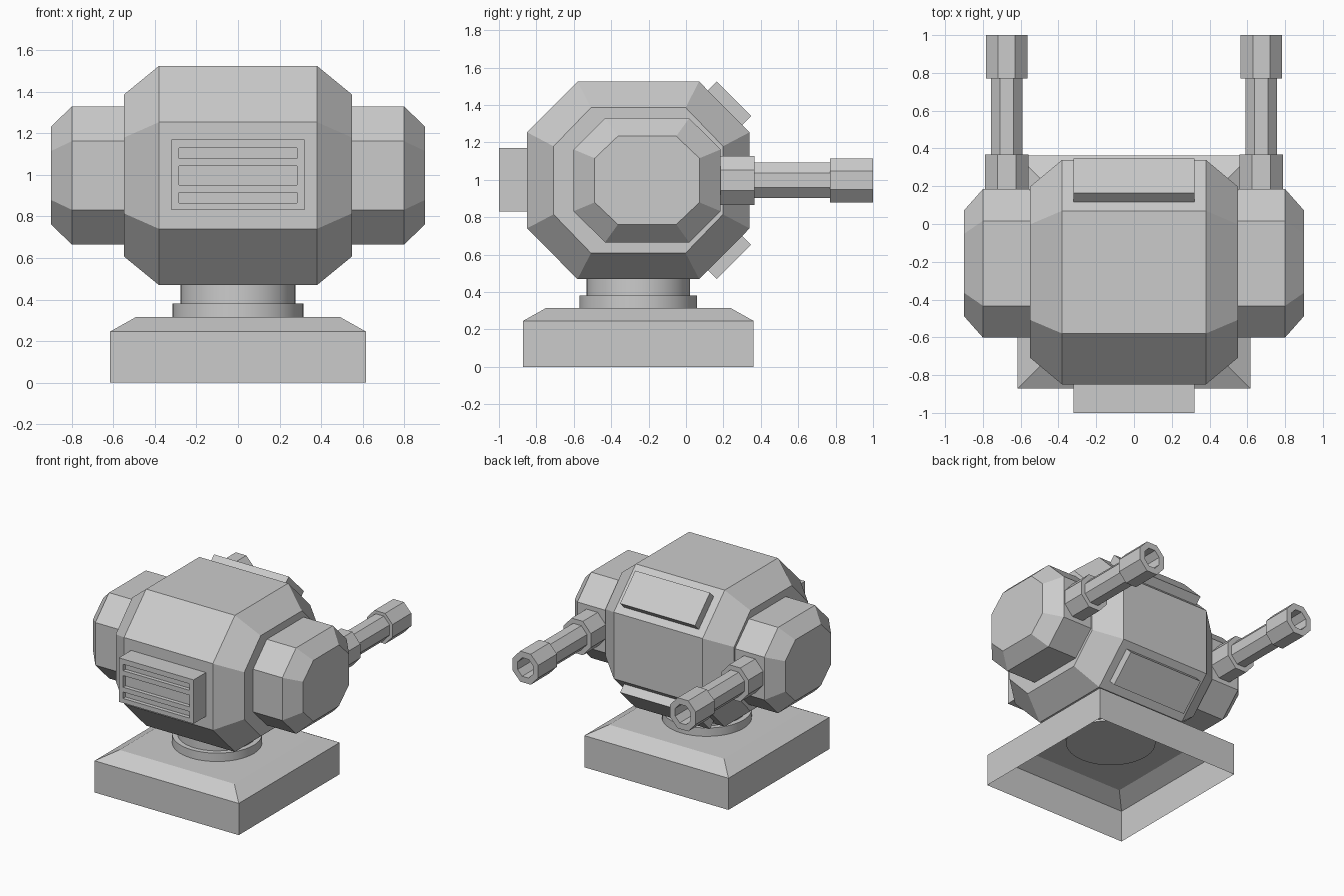
import bpy, bmesh, math
from mathutils import Matrix, Vector

if "Cube" in bpy.data.objects:
    bpy.data.objects.remove(bpy.data.objects["Cube"])

CY = -0.255   # y of the turret's turning axis
CZ = 0.997    # height of the head's centre


def octagon(w, h, w2, h2):
    # octagon with half sizes w, h and half flats w2 (top/bottom), h2 (sides)
    return [(w, -h2), (w, h2), (w2, h), (-w2, h), (-w, h2), (-w, -h2), (-w2, -h), (w2, -h)]


def loft(name, rings, start_cap=True, end_cap=True):
    # skin a list of equal-length rings of 3D points
    bm = bmesh.new()
    loops = [[bm.verts.new(p) for p in r] for r in rings]
    n = len(loops[0])
    for a, b in zip(loops, loops[1:]):
        for i in range(n):
            j = (i + 1) % n
            bm.faces.new((a[i], a[j], b[j], b[i]))
    if start_cap:
        bm.faces.new(loops[0])
    if end_cap:
        bm.faces.new(loops[-1])
    bmesh.ops.recalc_face_normals(bm, faces=bm.faces)
    return finish(name, bm)


def finish(name, bm):
    me = bpy.data.meshes.new(name)
    bm.to_mesh(me)
    bm.free()
    ob = bpy.data.objects.new(name, me)
    bpy.context.collection.objects.link(ob)
    return ob


def box(name, centre, size, tilt=0.0):
    bm = bmesh.new()
    m = Matrix.Translation(centre) @ Matrix.Rotation(tilt, 4, 'X') @ Matrix.Diagonal((*size, 1))
    bmesh.ops.create_cube(bm, size=1, matrix=m)
    return finish(name, bm)


def x_ring(x, cy, pts):
    return [(x, cy + a, CZ + b) for a, b in pts]


# base: chamfered square shell, open underneath
def square(h, z):
    return [(sx * h, CY + sy * h, z) for sx, sy in ((1, 1), (-1, 1), (-1, -1), (1, -1))]

loft("base", [square(0.617, 0), square(0.617, 0.245), square(0.492, 0.315)], start_cap=False)

# neck: stepped round swivel
neck = loft("neck", [[(r * math.cos(k * math.tau / 48), CY + r * math.sin(k * math.tau / 48), z)
                      for k in range(48)]
                     for r, z in ((0.315, 0.30), (0.315, 0.38), (0.277, 0.38), (0.277, 0.49))])
bpy.context.view_layer.objects.active = neck
neck.select_set(True)
bpy.ops.object.shade_smooth_by_angle(angle=math.radians(30))
neck.select_set(False)

# head: octagonal drum with chamfered ends
big = octagon(0.595, 0.528, 0.325, 0.257)
small = octagon(0.453, 0.389, 0.253, 0.182)
loft("head", [x_ring(-0.55, CY, small), x_ring(-0.38, CY, big),
              x_ring(0.38, CY, big), x_ring(0.55, CY, small)])

# side pods and barrels, one per side
pod_big = octagon(0.393, 0.332, 0.225, 0.165)
pod_end = octagon(0.28, 0.236, 0.156, 0.118)
T = math.tan(math.pi / 8)
for s, side in ((-1, "left"), (1, "right")):
    loft(side + "_pod", [x_ring(s * x, -0.208, p) for x, p in
                         ((0.53, pod_big), (0.80, pod_big), (0.90, pod_end))])
    rings = []
    # (half width, half height, y): collar, tube, muzzle, then the bore
    for w, h, y in ((0.116, 0.131, 0.15), (0.116, 0.131, 0.367), (0.084, 0.094, 0.367),
                    (0.084, 0.094, 0.77), (0.109, 0.118, 0.77), (0.109, 0.118, 1.0),
                    (0.066, 0.072, 1.0), (0.066, 0.072, 0.80)):
        rings.append([(s * (0.674 + a), y, CZ + b) for a, b in octagon(w, h, w * T, h * T)])
    loft(side + "_barrel", rings)

# tilted panels on the rear upper and lower slopes
for s, name in ((1, "upper_panel"), (-1, "lower_panel")):
    c = Vector((0, 0.226, CZ + s * 0.406))
    box(name, c, (0.64, 0.26, 0.085), -s * math.pi / 4)

# front vent box with three slots cut in
vent = box("vent", (0, -0.91, 1.0), (0.64, 0.18, 0.34))
for z, h in ((1.105, 0.05), (0.997, 0.09), (0.89, 0.05)):
    cutter = box("slot_cutter", (0, -1.0, z), (0.566, 0.06, h))
    cutter.hide_render = True
    mod = vent.modifiers.new("slot", 'BOOLEAN')
    mod.operation = 'DIFFERENCE'
    mod.solver = 'EXACT'
    mod.object = cutter
    bpy.context.view_layer.objects.active = vent
    bpy.ops.object.modifier_apply(modifier=mod.name)
    bpy.data.objects.remove(cutter)
